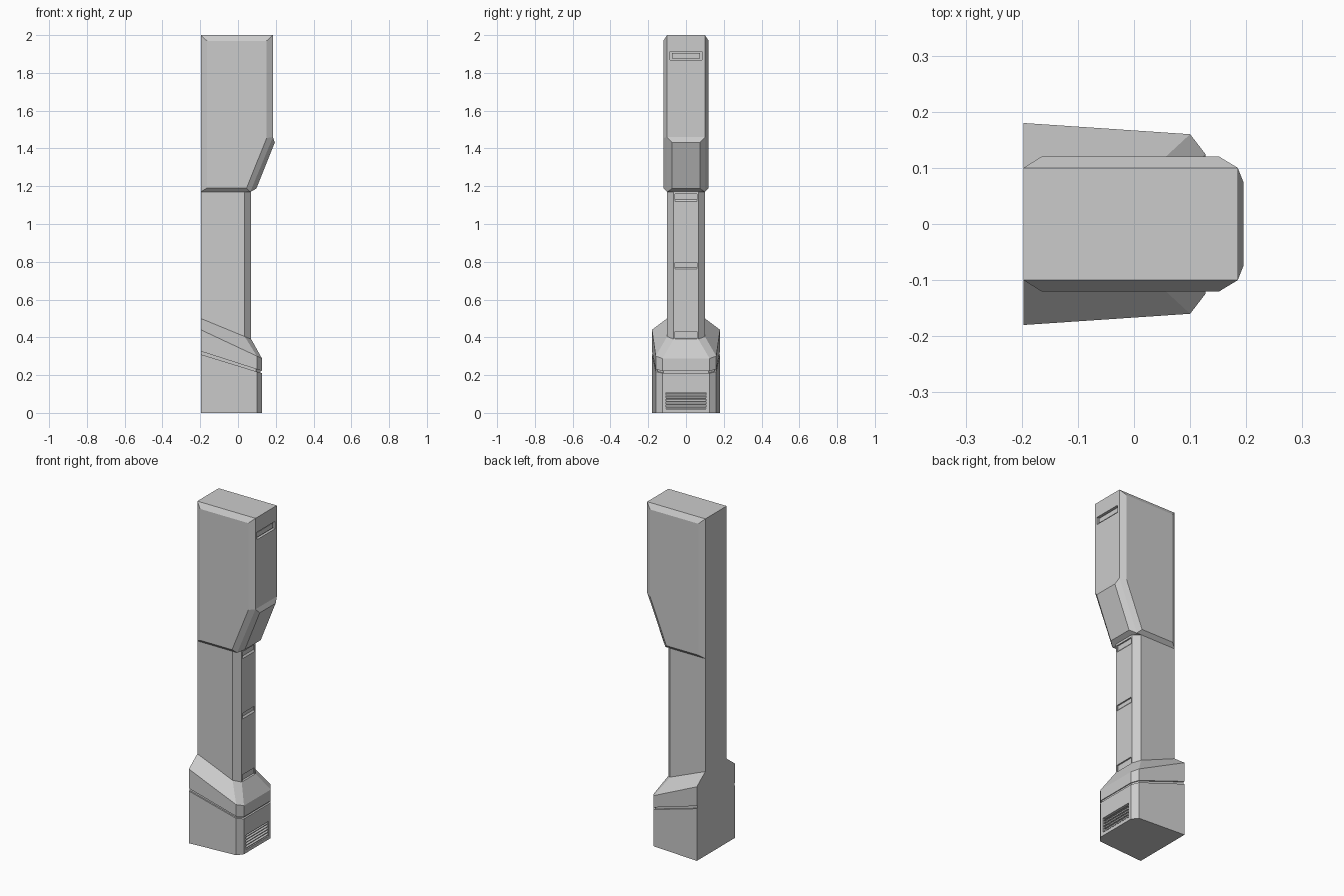
import bpy, bmesh

if "Cube" in bpy.data.objects:
    bpy.data.objects.remove(bpy.data.objects["Cube"])

BACK = -0.197


def loft(name, rings):
    """Skin a stack of equal-length point rings and cap both ends."""
    bm = bmesh.new()
    loops = [[bm.verts.new(p) for p in ring] for ring in rings]
    n = len(loops[0])
    for a, b in zip(loops, loops[1:]):
        for i in range(n):
            j = (i + 1) % n
            bm.faces.new((a[i], a[j], b[j], b[i]))
    bm.faces.new(loops[0])
    bm.faces.new(loops[-1])
    bmesh.ops.recalc_face_normals(bm, faces=bm.faces)
    mesh = bpy.data.meshes.new(name)
    bm.to_mesh(mesh)
    bm.free()
    obj = bpy.data.objects.new(name, mesh)
    bpy.context.collection.objects.link(obj)
    return obj


def extrude_y(name, profile, half):
    """Extrude an xz profile symmetrically along y."""
    return loft(name, [[(x, y, z) for x, z in profile] for y in (-half, half)])


def box(name, x0, x1, half, z0, z1):
    return extrude_y(name, [(x0, z0), (x1, z0), (x1, z1), (x0, z1)], half)


def cut(target, cutter):
    """Subtract the cutter and remove it."""
    mod = target.modifiers.new("cut", 'BOOLEAN')
    mod.operation = 'DIFFERENCE'
    mod.object = cutter
    bpy.context.view_layer.objects.active = target
    bpy.ops.object.modifier_apply(modifier=mod.name)
    bpy.data.objects.remove(cutter, do_unlink=True)


def plan_ring(half_plan, height):
    """Mirror a half plan across y; height is a function of x."""
    full = half_plan + [(x, -y) for x, y in reversed(half_plan)]
    return [(x, y, height(x)) for x, y in full]


def slope(z_back, x_front, z_front):
    return lambda x: z_back + (z_front - z_back) * (x - BACK) / (x_front - BACK)


# Base: tapered foot with a sloping groove and a hipped shoulder
foot = [(BACK, 0.18), (0.1, 0.16), (0.127, 0.125)]
groove = [(BACK, 0.172), (0.094, 0.152), (0.119, 0.12)]
column = [(BACK, 0.1), (0.035, 0.1), (0.07, 0.065)]
low, high = slope(0.31, 0.127, 0.21), slope(0.326, 0.127, 0.222)
base = loft("base", [
    plan_ring(foot, lambda x: 0),
    plan_ring(foot, low),
    plan_ring(groove, low),
    plan_ring(groove, high),
    plan_ring(foot, high),
    plan_ring(foot, slope(0.44, 0.127, 0.288)),
    plan_ring(column, slope(0.5, 0.07, 0.39)),
])

# Louvred vent in the front of the base
cut(base, box("vent_cutter", 0.107, 0.2, 0.105, 0.02, 0.107))
for i in range(5):
    z = 0.024 + i * 0.0168
    extrude_y(f"vent_louvre_{i + 1}",
              [(0.105, z + 0.008), (0.124, z), (0.124, z + 0.004), (0.105, z + 0.013)], 0.105)

# Column with chamfered front corners and shallow sill notches
shaft = loft("column", [plan_ring(column, lambda x: 0.35),
                        plan_ring(column, lambda x: 1.18)])
for top, bottom in ((1.16, 1.115), (0.795, 0.757), (0.43, 0.38)):
    cut(shaft, extrude_y("notch_cutter", [(0.08, top), (0.062, top),
                                          (0.062, bottom + 0.014), (0.08, bottom - 0.008)], 0.057))

# Head: side faces chamfered all the way round
outer = [(BACK, 1.17), (0.065, 1.17), (0.185, 1.46), (0.185, 2.0), (BACK, 2.0)]
inner = [(-0.165, 1.19), (0.045, 1.19), (0.152, 1.455), (0.152, 1.97), (-0.165, 1.97)]
head = loft("head", [[(x, y, z) for x, z in prof] for prof, y in
                     ((inner, -0.12), (outer, -0.1), (outer, 0.1), (inner, 0.12))])

# Framed slot near the top of the head
cut(head, box("slot_cutter", 0.17, 0.25, 0.085, 1.868, 1.912))
box("slot_insert", 0.165, 0.178, 0.075, 1.876, 1.904)

# Raised bevelled panel on the sloping underside of the head
def quad(x0, z0, x1, z1, half):
    return [(x0, -half, z0), (x0, half, z0), (x1, half, z1), (x1, -half, z1)]

loft("sloping_panel", [quad(0.05, 1.175, 0.17, 1.46, 0.1),
                       quad(0.065, 1.17, 0.185, 1.46, 0.1),
                       quad(0.097, 1.187, 0.195, 1.432, 0.075)])
